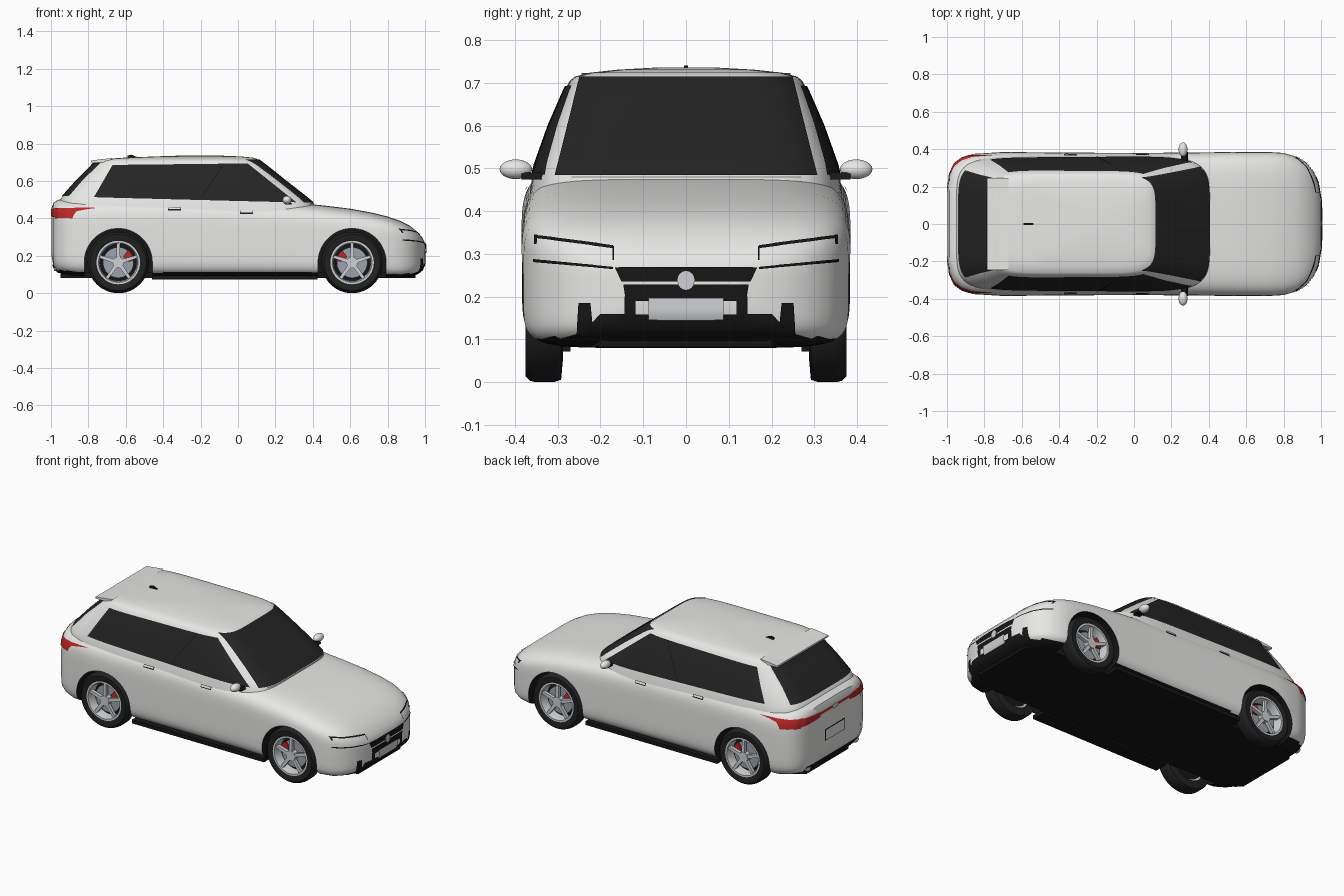
import bpy, bmesh, math
from mathutils import Vector
from mathutils.bvhtree import BVHTree

cube = bpy.data.objects.get("Cube")
if cube:
    bpy.data.objects.remove(cube, do_unlink=True)


def material(name, r, g, b):
    m = bpy.data.materials.new(name)
    m.use_nodes = True
    m.diffuse_color = (r, g, b, 1)
    m.node_tree.nodes["Principled BSDF"].inputs["Base Color"].default_value = (r, g, b, 1)
    return m


paint = material("white paint", .8, .8, .79)
glass = material("dark glass", .018, .018, .018)
black = material("black trim", .008, .008, .008)
rubber = material("tyre rubber", .015, .015, .015)
silver = material("silver", .62, .64, .66)
steel = material("blue grey steel", .33, .37, .43)
red = material("red", .5, .02, .02)


def smooth(ob, angle=35):
    bpy.ops.object.select_all(action='DESELECT')
    ob.select_set(True)
    bpy.context.view_layer.objects.active = ob
    bpy.ops.object.shade_smooth_by_angle(angle=math.radians(angle))


def finish(name, bm, mat, fix=True):
    if fix:
        bmesh.ops.recalc_face_normals(bm, faces=bm.faces)
    me = bpy.data.meshes.new(name)
    bm.to_mesh(me)
    bm.free()
    me.materials.append(mat)
    ob = bpy.data.objects.new(name, me)
    bpy.context.collection.objects.link(ob)
    smooth(ob)
    return ob


def loft(name, rings, mat, loop=False):
    """Skin closed rings of points; cap the ends unless the rings loop."""
    bm = bmesh.new()
    vs = [[bm.verts.new(p) for p in ring] for ring in rings]
    n = len(vs[0])
    pairs = list(zip(vs, vs[1:])) + ([(vs[-1], vs[0])] if loop else [])
    for a, b in pairs:
        for i in range(n):
            j = (i + 1) % n
            bm.faces.new((a[i], a[j], b[j], b[i]))
    if not loop:
        bm.faces.new(vs[0])
        bm.faces.new(vs[-1])
    return finish(name, bm, mat)


def prism(name, profile, y0, y1, mat):
    return loft(name, [[(x, y, z) for x, z in profile] for y in (y0, y1)], mat)


def lathe(name, cx, cz, profile, mat, loop=False, n=48):
    turn = [2 * math.pi * i / n for i in range(n)]
    return loft(name, [[(cx + r * math.cos(a), y, cz + r * math.sin(a)) for a in turn]
                       for r, y in profile], mat, loop)


def power(v, p):
    return math.copysign(abs(v) ** p, v)


def angles(n):
    return [2 * math.pi * (i + .5) / n for i in range(n)]


# Lower body: rounded-box sections along x (x, half width, bottom, top)
stations = [(-.997, .19, .2, .455), (-.986, .27, .14, .485), (-.96, .325, .11, .5),
            (-.92, .355, .1, .506), (-.86, .375, .09, .51), (-.7, .385, .085, .515),
            (-.4, .382, .085, .513), (0, .38, .085, .5), (.3, .382, .085, .485),
            (.45, .384, .085, .47), (.6, .385, .085, .452), (.72, .385, .083, .43),
            (.8, .38, .08, .41), (.87, .36, .08, .386), (.92, .33, .09, .36),
            (.96, .28, .105, .327), (.985, .22, .125, .297), (1.0, .13, .16, .268)]
rings = []
for x, w, b, t in stations:
    mid, h = (b + t) / 2, (t - b) / 2
    rings.append([(x, w * power(math.cos(a), .4 if math.sin(a) > 0 else .3),
                   mid + h * power(math.sin(a), .4 if math.sin(a) > 0 else .3))
                  for a in angles(72)])
body = loft("body", rings, paint)
body.data.materials.append(black)
for f in body.data.polygons:
    if f.normal.z < -.8 and f.center.z < .16:
        f.material_index = 1

# Cabin: rounded plan slices going up (z, rear x, front x, half width)
slices = [(.4, -.95, .42, .372), (.48, -.96, .405, .36), (.51, -.945, .37, .352),
          (.6, -.865, .255, .32), (.68, -.785, .155, .285), (.705, -.765, .122, .272),
          (.715, -.75, .108, .26), (.724, -.62, .085, .225), (.731, -.45, .02, .16),
          (.736, -.3, -.1, .07)]
cabin = loft("cabin", [[((f + r) / 2 + (f - r) / 2 * power(math.cos(a), 1 / 3),
                         w * power(math.sin(a), 1 / 3), z) for a in angles(96)]
                       for z, r, f, w in slices], paint)

# Surface used for laying thin plates on the shell
pts, polys = [], []
for ob in (body, cabin):
    base = len(pts)
    pts += [v.co.copy() for v in ob.data.vertices]
    polys += [[base + i for i in p.vertices] for p in ob.data.polygons]
shell = BVHTree.FromPolygons(pts, polys)


def plate(name, quad, axis, sign, mat, n=10, m=6, off=.004):
    """Lay a four-cornered plate on the shell, seen along an axis."""
    bm = bmesh.new()
    c = [Vector(q) for q in quad]
    way = Vector((-sign, 0, 0) if axis == "x" else (0, -sign, 0))
    grid = []
    for j in range(m + 1):
        row = []
        for i in range(n + 1):
            u, v = i / n, j / m
            p = c[0].lerp(c[1], u).lerp(c[3].lerp(c[2], u), v)
            start = (3 * sign, p.x, p.y) if axis == "x" else (p.x, 3 * sign, p.y)
            hit, normal, _, _ = shell.ray_cast(Vector(start), way)
            if hit and normal.dot(way) > 0:
                normal = -normal
            row.append(bm.verts.new(hit + normal * off) if hit else None)
        grid.append(row)
    for j in range(m):
        for i in range(n):
            f = (grid[j][i], grid[j][i + 1], grid[j + 1][i + 1], grid[j + 1][i])
            if all(f):
                face = bm.faces.new(f)
                face.normal_update()
                if face.normal.dot(way) > 0:
                    face.normal_flip()
    bmesh.ops.delete(bm, geom=[v for v in bm.verts if not v.link_faces], context='VERTS')
    return finish(name, bm, mat, fix=False)


def band(name, a, z0, z1, sign, mat, top=None, **kw):
    """Symmetric plate across the nose or tail."""
    top = top or a
    return plate(name, [(-a, z0), (a, z0), (top, z1), (-top, z1)], "x", sign, mat, **kw)


def pair(name, quad, sign, mat, **kw):
    for s, side in ((1, "left"), (-1, "right")):
        plate(f"{side}_{name}", [(s * a, z) for a, z in quad], "x", sign, mat, **kw)


# Glass
band("windshield", .305, .482, .712, 1, glass, top=.247, n=32, m=20)
band("rear_window", .285, .518, .694, -1, glass, top=.24, n=32, m=16)
for s, side in ((-1, "right"), (1, "left")):
    plate(side + "_side_window", [(-.77, .512), (.31, .484), (.05, .692), (-.67, .684)],
          "y", s, glass, n=40, m=16)
    plate(side + "_window_divider", [(-.2, .506), (-.194, .506), (-.074, .69), (-.08, .69)],
          "y", s, black, n=1, m=16, off=.007)
    # Door handles and side wrap of the tail lamps
    for hx, hz, door in ((-.34, .45, "rear"), (.045, .432, "front")):
        plate(f"{side}_{door}_handle_recess", [(hx - .035, hz - .009), (hx + .035, hz - .009),
              (hx + .035, hz + .008), (hx - .035, hz + .008)], "y", s, black, m=2, off=.003)
        plate(f"{side}_{door}_handle", [(hx - .032, hz - .004), (hx + .032, hz - .004),
              (hx + .032, hz + .008), (hx - .032, hz + .008)], "y", s, paint, m=2, off=.008)
    plate(side + "_tail_lamp_wrap", [(-.975, .4), (-.885, .405), (-.885, .452), (-.975, .455)],
          "y", s, red, n=12)

# Nose details
pair("headlamp_top_line", [(.352, .336), (.17, .311), (.17, .318), (.352, .343)], 1, black, n=20, m=1)
pair("headlamp_low_line", [(.355, .281), (.17, .264), (.17, .269), (.355, .288)], 1, black, n=20, m=1)
pair("headlamp_outer_line", [(.352, .322), (.346, .322), (.346, .343), (.352, .343)], 1, black, n=2, m=2)
pair("headlamp_inner_line", [(.172, .285), (.168, .285), (.168, .316), (.172, .316)], 1, black, n=2, m=2)
band("upper_grille", .15, .235, .268, 1, black, top=.166, n=24)
band("middle_grille", .14, .19, .228, 1, black, top=.146, n=24)
pair("grille_prong", [(.143, .145), (.118, .145), (.118, .2), (.143, .2)], 1, black, n=4)
pair("corner_vent", [(.255, .112), (.215, .112), (.222, .185), (.25, .185)], 1, black, n=6)
band("lower_grille", .265, .09, .16, 1, black, top=.2, n=32, m=10)
band("front_number_plate", .088, .148, .197, 1, silver, off=.008)
lamp_ring = [(1.0 + d, .02 * math.cos(a), .238 + .022 * math.sin(a))
             for d in (0, .007) for a in angles(24)]
loft("round_badge", [lamp_ring[:24], lamp_ring[24:]], silver)

# Tail details
pair("tail_lamp", [(.365, .4), (.14, .418), (.14, .448), (.365, .455)], -1, red, n=24)
band("tail_lamp_strip", .14, .43, .446, -1, red, n=16, m=2)
band("tail_badge", .025, .425, .452, -1, silver, n=4, off=.008)
band("rear_plate_frame", .095, .255, .325, -1, black, off=.003)
band("rear_number_plate", .09, .26, .32, -1, paint, off=.006)
band("rear_lower_trim", .27, .112, .155, -1, black, top=.25, n=32)
for s, side in ((-1, "right"), (1, "left")):
    loft(side + "_exhaust", [[(x, s * .23 + .022 * math.cos(a), .132 + .013 * math.sin(a))
                              for a in angles(20)] for x in (-.9, -.985)], silver)

# Roof spoiler and antenna
prism("roof_spoiler", [(-.67, .723), (-.785, .71), (-.785, .7), (-.7, .7)], -.245, .245, paint)
prism("antenna", [(-.53, .724), (-.59, .722), (-.59, .736), (-.57, .741)], -.005, .005, black)

# Floor, sills
floor = [(-.95, -.2), (-.85, -.27), (.82, -.27), (.95, -.2),
         (.95, .2), (.82, .27), (-.85, .27), (-.95, .2)]
loft("floor", [[(x, y, z) for x, y in floor] for z in (.082, .11)], black)
for s, side in ((-1, "right"), (1, "left")):
    prism(side + "_sill", [(-.46, .072), (.425, .072), (.425, .095), (-.46, .095)],
          s * .27, s * .358, black)
    # Door mirrors
    bpy.ops.mesh.primitive_uv_sphere_add(segments=24, ring_count=14, location=(.262, s * .398, .498))
    mirror = bpy.context.object
    mirror.name = side + "_mirror"
    mirror.scale = (.024, .038, .023)
    mirror.data.materials.append(paint)
    smooth(mirror)
    prism(side + "_mirror_stalk", [(.25, .474), (.29, .474), (.28, .49), (.25, .49)],
          s * .325, s * .385, black)

# Wheels and wheel arches
R = .164
for cx, axle, caliper_angle in ((-.64, "rear", .5), (.61, "front", 2.65)):
    for s, side in ((-1, "right"), (1, "left")):
        tag = f"{side}_{axle}_"

        def out(profile):
            return [(r, s * (.376 + d)) for r, d in profile]

        arch = [(cx + .182 * math.cos(a), R + .182 * math.sin(a))
                for a in [math.pi * i / 32 for i in range(33)]]
        cutter = prism("arch_cutter", [(cx + .182, 0)] + arch + [(cx - .182, 0)], s * .25, s * .5, black)
        mod = body.modifiers.new("arch", 'BOOLEAN')
        mod.operation, mod.solver, mod.object = 'DIFFERENCE', 'EXACT', cutter
        mod.material_mode = 'TRANSFER'
        bpy.context.view_layer.objects.active = body
        bpy.ops.object.modifier_apply(modifier=mod.name)
        bpy.data.objects.remove(cutter, do_unlink=True)

        lathe(tag + "tyre", cx, R, out([(.112, -.006), (.125, 0), (.15, 0), (.161, -.012), (R, -.025),
              (R, -.066), (.158, -.084), (.112, -.088)]), rubber, loop=True)
        lathe(tag + "rim", cx, R, out([(.117, -.004), (.106, -.004), (.1, -.02), (.098, -.07),
              (.116, -.07)]), silver, loop=True)
        lathe(tag + "wheel_back", cx, R, out([(.1, -.06), (.1, -.07)]), black)
        lathe(tag + "brake_disc", cx, R, out([(.082, -.042), (.082, -.05)]), steel)
        lathe(tag + "hub", cx, R, out([(.03, -.008), (.03, -.04)]), silver, n=24)
        for k in range(5):
            a = math.pi / 2 + k * math.tau / 5
            ends = ((.02, .011), (.104, .008), (.104, -.008), (.02, -.011))
            prism(f"{tag}spoke_{k + 1}", [(cx + r * math.cos(a) - t * math.sin(a),
                  R + r * math.sin(a) + t * math.cos(a)) for r, t in ends],
                  s * .366, s * .346, silver)
        sweep = [caliper_angle + .4 * (i / 6 - .5) * 2 for i in range(7)]
        arc = [(cx + r * math.cos(a), R + r * math.sin(a))
               for r, row in ((.085, sweep), (.042, sweep[::-1])) for a in row]
        prism(tag + "caliper", arc, s * .33, s * .344, red)
smooth(body)
